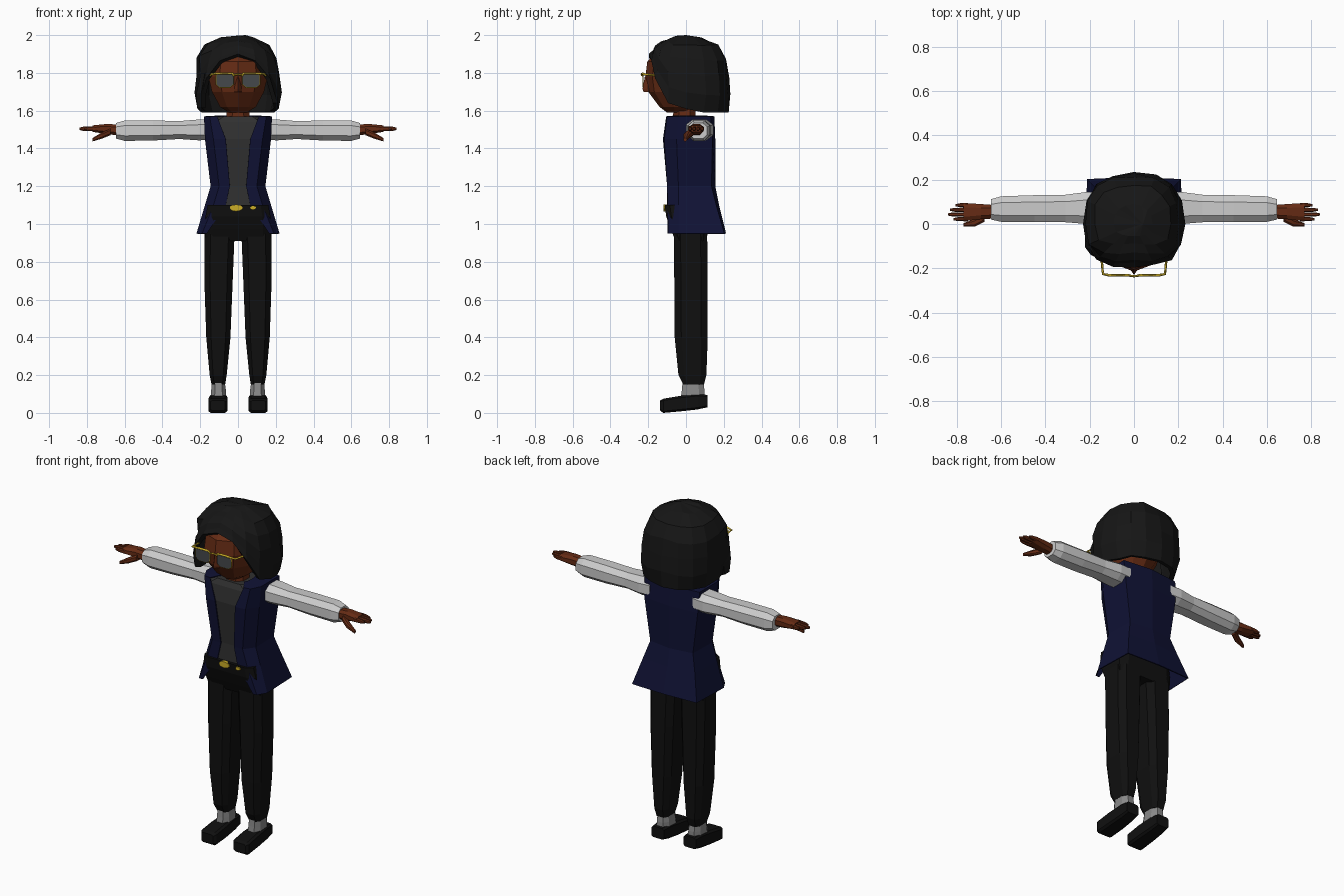
import bpy, bmesh, math, random

if "Cube" in bpy.data.objects:
    bpy.data.objects.remove(bpy.data.objects["Cube"])
random.seed(4)

def mat(name, *rgb):
    m = bpy.data.materials.new(name)
    m.diffuse_color = (*rgb, 1)
    m.use_nodes = True
    m.node_tree.nodes["Principled BSDF"].inputs["Base Color"].default_value = m.diffuse_color
    return m

SKIN = mat("skin", .13, .024, .007)
HAIR = mat("hair", .008, .008, .008)
NAVY = mat("navy", .005, .006, .035)
BLACK = mat("black", .005, .005, .005)
SHIRT = mat("charcoal", .03, .03, .03)
GOLD = mat("gold", .6, .42, .02)
LENS = mat("lens", .06, .065, .07)
SOCK = mat("sock_grey", .25, .25, .25)

def mesh_object(name, verts, faces, material=None, mirror=False, thick=0):
    bm = bmesh.new()
    vs = [bm.verts.new(v) for v in verts]
    for f in faces:
        bm.faces.new([vs[i] for i in f])
    bmesh.ops.recalc_face_normals(bm, faces=bm.faces)
    me = bpy.data.meshes.new(name)
    bm.to_mesh(me)
    bm.free()
    ob = bpy.data.objects.new(name, me)
    bpy.context.collection.objects.link(ob)
    if material:
        me.materials.append(material)
    if mirror:
        md = ob.modifiers.new("mirror", 'MIRROR')
        md.merge_threshold = .0005
    if thick:
        md = ob.modifiers.new("thickness", 'SOLIDIFY')
        md.thickness, md.offset = thick, -1
    return ob

def octagon(k):
    return [(1, -k), (1, k), (k, 1), (-k, 1), (-1, k), (-1, -k), (-k, -1), (k, -1)]

def polygon(n):
    return [(math.sin(2*math.pi*i/n), -math.cos(2*math.pi*i/n)) for i in range(n)]

def loft(name, axis, shape, sections, material=None, mirror=False):
    """Sections are (position along axis, u0, u1, v0, v1)."""
    n, verts = len(shape), []
    for t, u0, u1, v0, v1 in sections:
        for a, b in shape:
            u, v = (u0+u1)/2 + a*(u1-u0)/2, (v0+v1)/2 + b*(v1-v0)/2
            verts.append({'x': (t, u, v), 'y': (u, t, v), 'z': (u, v, t)}[axis])
    faces = [(r*n+i, r*n+(i+1) % n, (r+1)*n+(i+1) % n, (r+1)*n+i)
             for r in range(len(sections)-1) for i in range(n)]
    faces += [tuple(range(n)), tuple(range(len(verts)-n, len(verts)))]
    return mesh_object(name, verts, faces, material, mirror)

def tube(name, pts, r, material, cyclic=False):
    cu = bpy.data.curves.new(name, 'CURVE')
    cu.dimensions, cu.bevel_depth, cu.bevel_resolution = '3D', r, 0
    cu.use_fill_caps = True
    sp = cu.splines.new('POLY')
    sp.points.add(len(pts)-1)
    for p, co in zip(sp.points, pts):
        p.co = (*co, 1)
    sp.use_cyclic_u = cyclic
    cu.materials.append(material)
    ob = bpy.data.objects.new(name, cu)
    bpy.context.collection.objects.link(ob)

OCT, BOX = octagon(.5), octagon(.75)

# Head, nose and neck
loft("head", 'z', polygon(10), [
    (1.59, -.05, .05, -.10, .02), (1.62, -.10, .10, -.14, .08), (1.70, -.145, .145, -.20, .14),
    (1.78, -.165, .165, -.215, .17), (1.86, -.155, .155, -.205, .17), (1.93, -.10, .10, -.13, .12)], SKIN)
loft("nose", 'z', polygon(4), [(1.70, -.022, .022, -.225, -.17), (1.715, -.02, .02, -.23, -.17),
                               (1.78, -.008, .008, -.218, -.19)], SKIN)
loft("neck", 'z', OCT, [(1.52, -.065, .065, -.07, .05), (1.65, -.055, .055, -.065, .05)], SKIN)

# Hair: faceted cap whose lower edge rises around the face
edge = [1.90, 1.865, 1.77, 1.64, 1.61, 1.59, 1.59, 1.59, 1.59]
profile = [(2.0, .22), (1.985, .45), (1.95, .78), (1.89, .93), (1.80, 1.0), (1.70, 1.02), (1.58, .94)]

def hair_scale(z):
    for (z0, s0), (z1, s1) in zip(profile, profile[1:]):
        if z >= z1:
            return s0 + (s1-s0)*(z0-z)/(z0-z1)
    return profile[-1][1]

N, ROWS = 16, [.025, .12, .3, .52, .76, 1]
verts, faces = [(.04, 0, 2.0)], []
for r, t in enumerate(ROWS):
    for i in range(N):
        a = 2*math.pi*i/N
        z = 2 - (2-edge[min(i, N-i)])*t
        s = hair_scale(z) * random.uniform(.97, 1.03)
        if 10 <= i <= 13 and z > 1.86:
            s *= 1.07
        sx, cy = math.sin(a), math.cos(a)
        x = math.copysign(abs(sx)**.85, sx) * .222 * s
        y = -math.copysign(abs(cy)**.85, cy) * (.212 if cy > 0 else .232) * s
        verts.append((x, y, z - (random.uniform(0, .012) if t < 1 else 0)))
for i in range(N):
    j = (i+1) % N
    faces.append((0, 1+i, 1+j))
    for r in range(len(ROWS)-1):
        faces.append((1+r*N+i, 1+(r+1)*N+i, 1+(r+1)*N+j, 1+r*N+j))
mesh_object("hair", verts, faces, HAIR, thick=.025)
loft("front_hair_lock", 'z', polygon(6), [(1.615, -.22, -.17, -.12, -.03), (1.69, -.225, -.165, -.14, .0),
                                         (1.80, -.20, -.15, -.15, .0)], HAIR)

# Glasses
for s in (-1, 1):
    rim = [(s*(.07+.046*a), -.228, 1.762+.038*b) for a, b in octagon(.6)]
    tube("glasses_rim", rim, .003, GOLD, True)
    tube("glasses_temple", [(s*.022, -.232, 1.785), (s*.03, -.232, 1.797), (s*.11, -.232, 1.797),
                            (s*.14, -.226, 1.793), (s*.148, -.14, 1.785)], .006, GOLD)
tube("glasses_bridge", [(-.028, -.232, 1.787), (0, -.236, 1.793), (.028, -.232, 1.787)], .005, GOLD)
loft("lens", 'y', octagon(.6), [(-.231, .025, .115, 1.725, 1.80), (-.225, .025, .115, 1.725, 1.80)], LENS, True)

# Shirt
loft("shirt", 'z', BOX, [
    (1.06, -.13, .13, -.095, .10), (1.2, -.12, .12, -.09, .13), (1.45, -.15, .15, -.112, .13),
    (1.54, -.155, .155, -.10, .13), (1.57, -.10, .10, -.085, .10)], SHIRT)

# Open jacket: half section from lapel edge round to centre back, mirrored
rows = [
    (1.575, [(.075, -.05), (.085, -.03), (.09, 0), (.08, .07), (0, .09)]),
    (1.57, [(.11, -.105), (.15, -.10), (.18, -.04), (.18, .13), (0, .15)]),
    (1.45, [(.065, -.122), (.13, -.115), (.175, -.05), (.175, .14), (0, .155)]),
    (1.2, [(.043, -.10), (.10, -.10), (.145, -.04), (.14, .135), (0, .155)]),
    (1.1, [(.065, -.10), (.13, -.098), (.175, -.04), (.17, .16), (0, .175)]),
    (.95, [(.165, -.097), (.19, -.095), (.22, -.04), (.212, .203), (0, .212)])]
verts = [(x, y, z) for z, ps in rows for x, y in ps]
faces = [(r*5+i, r*5+i+1, r*5+i+6, r*5+i+5) for r in range(len(rows)-1) for i in range(4)]
mesh_object("jacket", verts, faces, NAVY, mirror=True, thick=.006)

# Sleeves
loft("sleeve", 'x', OCT, [
    (.14, 0, .14, 1.445, 1.555), (.21, 0, .145, 1.443, 1.553), (.31, .008, .132, 1.45, 1.545),
    (.45, .008, .13, 1.442, 1.548), (.60, .01, .125, 1.44, 1.548), (.645, .02, .112, 1.452, 1.535)], None, True)

# Hands
loft("palm", 'x', OCT, [(.62, .025, .085, 1.468, 1.525), (.69, .022, .09, 1.475, 1.53),
                        (.77, .012, .095, 1.488, 1.522)], SKIN, True)
for y, tip in zip((.022, .043, .064, .085), (.815, .84, .83, .805)):
    loft("finger", 'x', OCT, [(.75, y-.010, y+.010, 1.492, 1.518), (tip-.02, y-.009, y+.009, 1.493, 1.515),
                              (tip, y-.005, y+.005, 1.498, 1.51)], SKIN, True)
loft("thumb", 'x', OCT, [(.675, .01, .05, 1.47, 1.505), (.72, -.012, .022, 1.452, 1.485),
                         (.77, -.012, .004, 1.437, 1.455)], SKIN, True)

# Trousers
loft("trouser_hips", 'z', BOX, [(.91, -.172, .172, -.055, .11), (.97, -.178, .178, -.08, .115),
                                (1.04, -.172, .172, -.105, .115), (1.10, -.16, .16, -.112, .10)], BLACK)
loft("trouser_leg", 'z', octagon(.6), [
    (.15, .068, .14, -.015, .095), (.20, .06, .15, -.04, .108), (.40, .04, .168, -.06, .115),
    (.70, .028, .178, -.062, .115), (.95, .018, .178, -.065, .112)], BLACK, True)

# Belt buckles
for name, x, w, h in (("large_buckle", -.01, .035, .018), ("small_buckle", .08, .016, .01)):
    loft(name, 'y', polygon(10), [(-.118, x-w, x+w, 1.085-h, 1.085+h), (-.10, x-w, x+w, 1.085-h, 1.085+h)], GOLD)

# Socks and shoes
loft("sock", 'z', OCT, [(.06, .062, .145, -.03, .10), (.12, .064, .142, -.022, .098),
                        (.165, .07, .138, -.018, .092)], SOCK, True)
loft("shoe", 'y', BOX, [
    (.115, .065, .145, .03, .095), (.06, .06, .15, .018, .10), (-.03, .055, .155, .008, .09),
    (-.12, .056, .157, 0, .075), (-.137, .068, .145, .012, .066)], BLACK, True)
